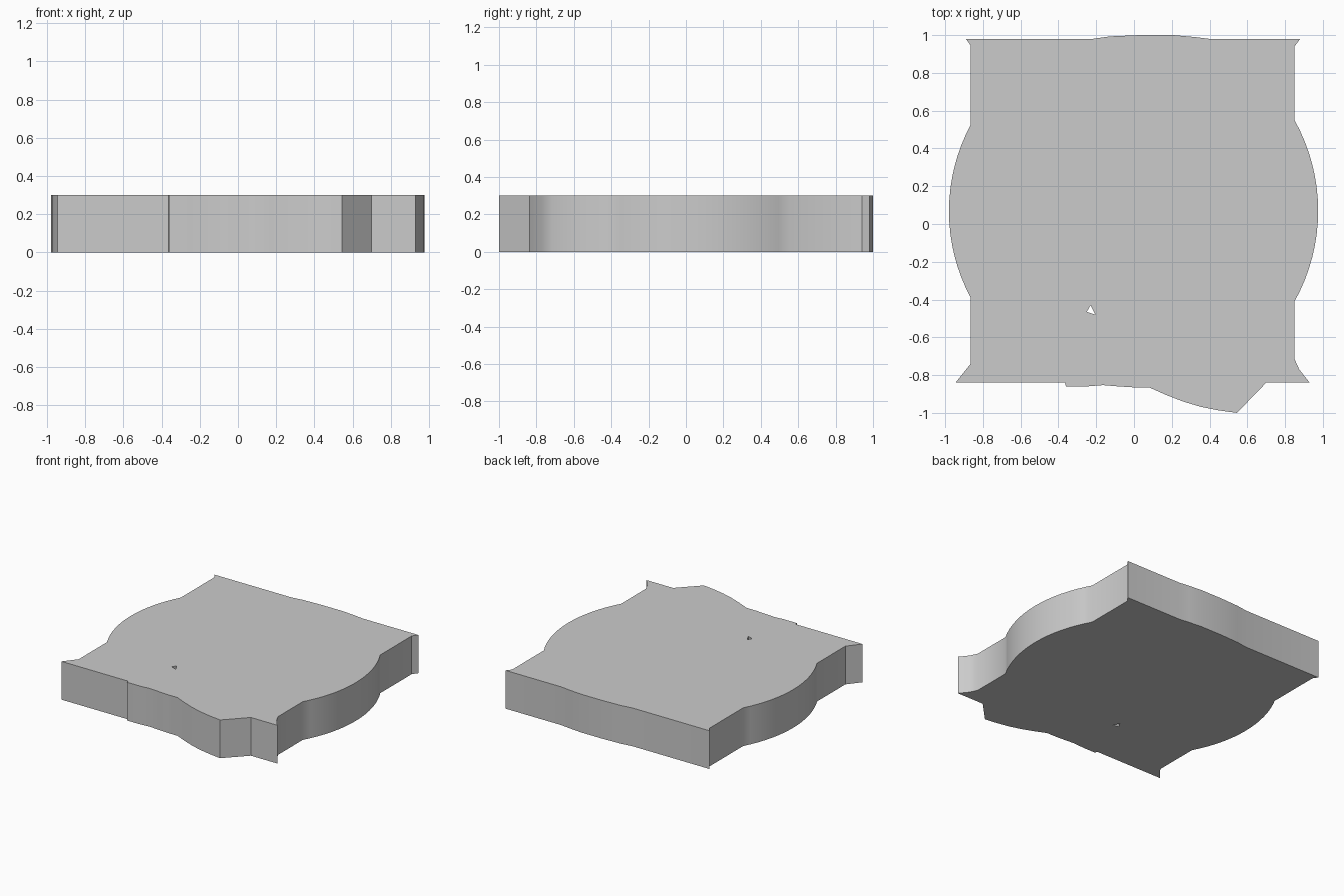
import bpy, bmesh
from math import asin, sin, cos, radians

if "Cube" in bpy.data.objects:
    bpy.data.objects.remove(bpy.data.objects["Cube"])

HEIGHT = 0.30


def side_arc(x_chord, x_bulge, y_low, y_high, steps=16):
    """Circular bulge on one side, from low y to high y."""
    sag, half = abs(x_bulge - x_chord), (y_high - y_low) / 2
    r = (half * half + sag * sag) / (2 * sag)
    a, s = asin(half / r), 1 if x_bulge > 0 else -1
    mid = (y_low + y_high) / 2
    out = []
    for i in range(steps + 1):
        t = -a + 2 * a * i / steps
        out.append((x_bulge - s * r * (1 - cos(t)), mid + r * sin(t)))
    return out


# Front edge with the sweeping lip, left to right
front = [(-0.865, -0.74), (-0.945, -0.84), (-0.365, -0.84), (-0.36, -0.86),
         (-0.25, -0.86), (-0.165, -0.853), (-0.08, -0.86), (0.0, -0.865),
         (0.08, -0.865), (0.17, -0.905), (0.26, -0.94), (0.35, -0.967),
         (0.45, -0.987), (0.545, -1.0), (0.70, -0.84), (0.93, -0.84),
         (0.875, -0.77), (0.85, -0.715)]
# Back edge with a shallow crown, right to left
back = [(0.85, 0.94), (0.88, 0.98), (0.40, 0.98), (0.32, 0.99), (0.21, 1.0),
        (0.03, 1.0), (-0.13, 0.993), (-0.22, 0.98), (-0.89, 0.98), (-0.865, 0.945)]
outline = (front + side_arc(0.85, 0.975, -0.41, 0.55) + back
           + side_arc(-0.865, -0.98, -0.39, 0.525)[::-1])
# Small triangular pinhole
hole = [(-0.23, -0.43), (-0.25, -0.465), (-0.205, -0.48)]

# Fill the profile and raise it into a slab
bm = bmesh.new()
for loop in (outline, hole):
    vs = [bm.verts.new((x, y, 0)) for x, y in loop]
    for i, v in enumerate(vs):
        bm.edges.new((v, vs[(i + 1) % len(vs)]))
bmesh.ops.triangle_fill(bm, edges=bm.edges[:], use_beauty=True, use_dissolve=False)
top = bmesh.ops.extrude_face_region(bm, geom=bm.faces[:], use_keep_orig=True)["geom"]
bmesh.ops.translate(bm, vec=(0, 0, HEIGHT),
                    verts=[g for g in top if isinstance(g, bmesh.types.BMVert)])
bmesh.ops.recalc_face_normals(bm, faces=bm.faces[:])

mesh = bpy.data.meshes.new("slab")
bm.to_mesh(mesh)
bm.free()
slab = bpy.data.objects.new("slab", mesh)
bpy.context.collection.objects.link(slab)
slab.select_set(True)
bpy.context.view_layer.objects.active = slab
bpy.ops.object.shade_smooth_by_angle(angle=radians(30))
